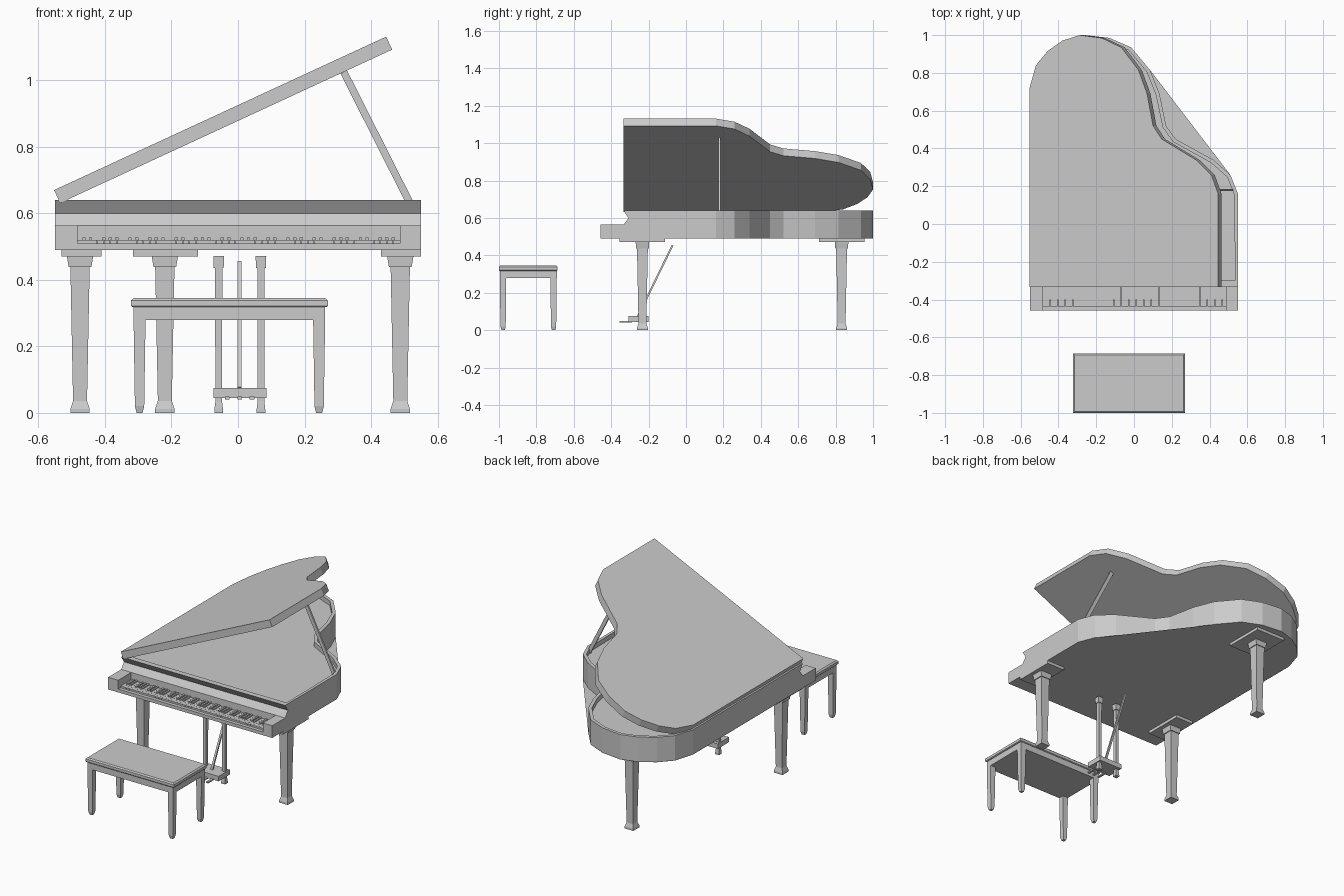
import bpy, bmesh, math
from mathutils import Matrix, Vector

if "Cube" in bpy.data.objects:
    bpy.data.objects.remove(bpy.data.objects["Cube"])


def finish(bm, name, recalc=True):
    if recalc:
        bmesh.ops.recalc_face_normals(bm, faces=bm.faces)
    me = bpy.data.meshes.new(name)
    bm.to_mesh(me)
    bm.free()
    ob = bpy.data.objects.new(name, me)
    bpy.context.collection.objects.link(ob)
    return ob


def skin(name, rings):
    """Closed solid through equal-length rings of points; returns the bmesh."""
    bm = bmesh.new()
    vr = [[bm.verts.new(p) for p in r] for r in rings]
    n = len(vr[0])
    for a, b in zip(vr, vr[1:]):
        for i in range(n):
            j = (i + 1) % n
            bm.faces.new((a[i], a[j], b[j], b[i]))
    bm.faces.new(vr[0][::-1])
    bm.faces.new(vr[-1])
    return bm


def column(name, x, y, sections):
    """Rectangular column from (z, half_x, half_y) sections."""
    rings = [[(x + sx * hx, y + sy * hy, z) for sx, sy in
              ((-1, -1), (1, -1), (1, 1), (-1, 1))] for z, hx, hy in sections]
    return finish(skin(name, rings), name)


def box(name, x0, x1, y0, y1, z0, z1):
    hx, hy = (x1 - x0) / 2, (y1 - y0) / 2
    return column(name, (x0 + x1) / 2, (y0 + y1) / 2, [(z0, hx, hy), (z1, hx, hy)])


def bar(name, a, b, wx, wy):
    """Straight rectangular bar between two points."""
    a, b = Vector(a), Vector(b)
    ob = box(name, -wx / 2, wx / 2, -wy / 2, wy / 2, 0, (b - a).length)
    d = (b - a).normalized()
    side = Vector((1, 0, 0)) if abs(d.x) < 0.1 else Vector((0, 1, 0))
    other = d.cross(side).normalized()
    ob.data.transform(Matrix.Translation(a) @ Matrix((side, other, d)).transposed().to_4x4())
    return ob


# Curved case outline, from the right side round the tail to the straight left side
CURVE = [(.55, .16), (.51, .26), (.42, .34), (.22, .45), (.17, .52), (.135, .69),
         (.085, .815), (-.015, .935), (-.13, .985), (-.26, 1.0), (-.36, .97),
         (-.445, .915), (-.513, .84), (-.55, .72)]


def outline(front, z, pts=CURVE):
    return [(x, y, z) for x, y in [(-.55, front), (.55, front)] + pts]


# Case with notched front and recessed soundboard
bm = skin("case", [outline(-.334, .49), outline(-.334, .564),
                   outline(-.307, .60), outline(-.334, .64)])
bm.faces.ensure_lookup_table()
top = bm.faces[-1]
bmesh.ops.recalc_face_normals(bm, faces=bm.faces)
bmesh.ops.inset_region(bm, faces=[top], thickness=.02)
for v in top.verts:
    if v.co.y < -.2:
        v.co.y += .02
floor = bmesh.ops.extrude_face_region(bm, geom=[top])
bmesh.ops.translate(bm, vec=(0, 0, -.028),
                    verts=[g for g in floor["geom"] if isinstance(g, bmesh.types.BMVert)])
if top.is_valid:
    bmesh.ops.delete(bm, geom=[top], context='FACES_ONLY')
finish(bm, "case")

# Bottom board spans straight across the hollow of the bent side
bm = bmesh.new()
bm.faces.new([bm.verts.new(p) for p in
              reversed(outline(-.334, .489, CURVE[:2] + CURVE[6:]))])
finish(bm, "bottom_board", False)

# Open lid, hinged on the left
lid = finish(skin("lid", [[(x + .55, y, z) for x, y, z in outline(-.334, t)]
                          for t in (-.043, 0)]), "lid")
lid.data.transform(Matrix.Translation((-.553, 0, .67)) @
                   Matrix.Rotation(-math.radians(24.8), 4, 'Y'))
bar("lid_prop", (.525, .18, .615), (.318, .18, 1.025), .01, .022)

# Keyboard tray, cheeks and keys
box("key_bed", -.55, .55, -.458, -.334, .49, .51)
box("left_cheek", -.55, -.483, -.458, -.334, .51, .564)
box("right_cheek", .487, .55, -.458, -.334, .51, .564)
pitch = .97 / 49
for i in range(49):
    x = -.483 + i * pitch
    box("white_key", x + .0004, x + pitch - .0004, -.437, -.33, .508, .52)
    if i % 7 in (1, 2, 4, 5, 6):
        box("black_key", x - .005, x + .005, -.40, -.33, .52, .527)

# Piano legs with mounting plates
for name, x, y, px, hx in (("front_left", -.475, -.233, -.47, .06),
                           ("front_right", .488, -.233, .49, .06),
                           ("rear", -.22, .832, -.218, .098)):
    column(name + "_leg", x, y, [(0, .029, .029), (.012, .029, .029), (.036, .021, .021),
                                 (.438, .029, .029), (.438, .034, .034),
                                 (.468, .039, .036), (.472, .039, .036)])
    box(name + "_leg_plate", px - hx, px + hx, y - .122, y + .122, .471, .49)

# Pedal lyre
for x in (-.058, .069):
    column("lyre_post", x, -.228, [(0, .013, .013), (.01, .013, .013), (.035, .01, .01),
                                   (.435, .011, .011), (.435, .015, .015),
                                   (.472, .016, .016)])
box("pedal_box", -.073, .085, -.307, -.2, .045, .075)
for x in (-.032, .005, .042):
    box("pedal", x - .007, x + .007, -.355, -.29, .041, .049)
bar("lyre_brace", (.005, -.257, .075), (.005, -.072, .454), .012, .01)

# Bench
BX, BY = -.026, -.843
column("bench_seat", BX, BY, [(.318, .292, .154), (.322, .296, .157),
                              (.338, .296, .157), (.345, .288, .15)])
box("bench_apron", BX - .288, BX + .288, BY - .152, BY + .152, .28, .319)
for sx in (-1, 1):
    for sy in (-1, 1):
        column("bench_leg", BX + sx * .27, BY + sy * .135,
               [(0, .009, .009), (.02, .014, .014), (.28, .018, .017)])
